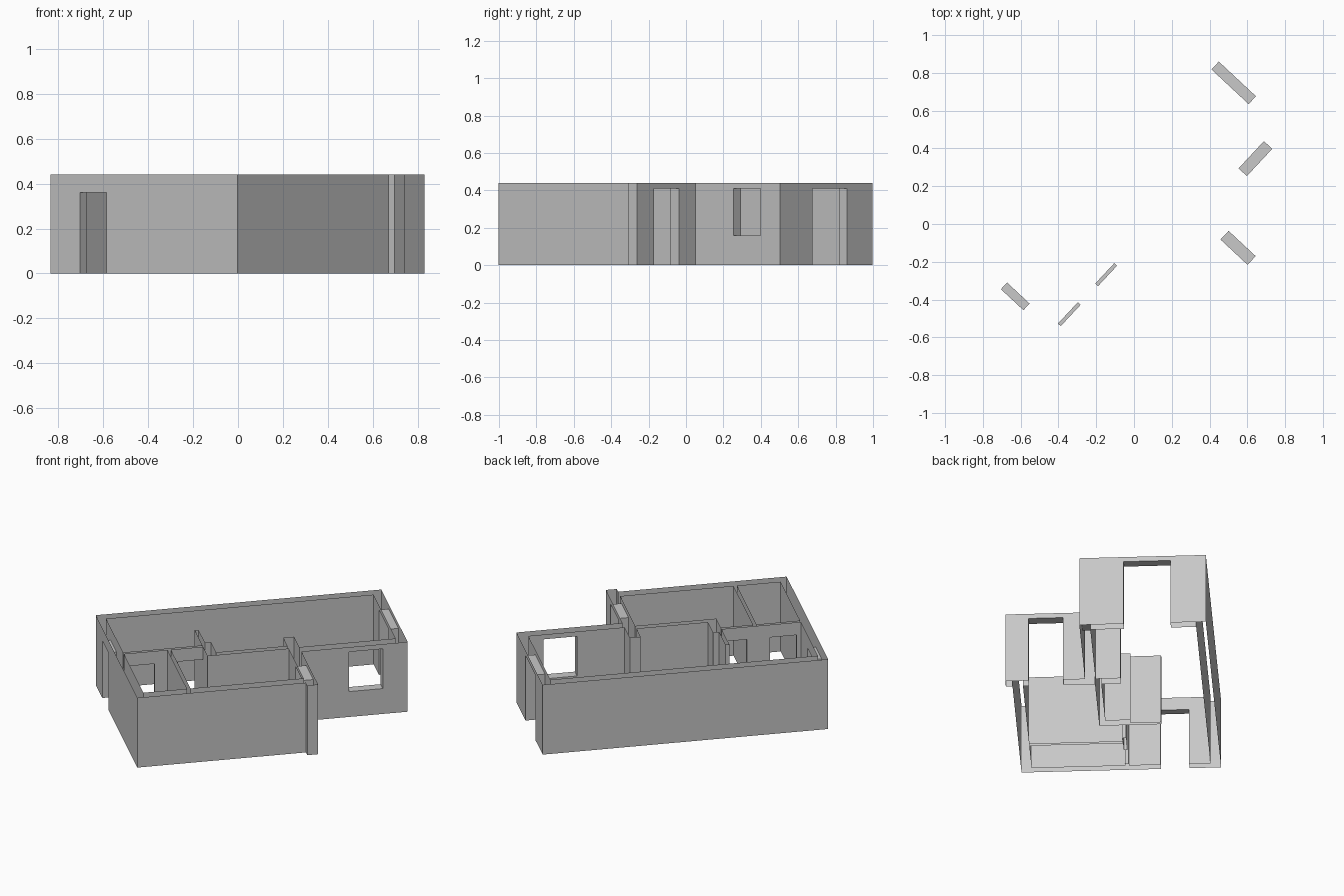
import bpy, bmesh, math
from mathutils import Matrix, Vector

cube = bpy.data.objects.get("Cube")
if cube:
    bpy.data.objects.remove(cube, do_unlink=True)

TURN = math.radians(47)      # the plan's long axis is turned from x
HEIGHT = 0.44

plaster = bpy.data.materials.new("wall_grey")
plaster.use_nodes = True
plaster.diffuse_color = (0.58, 0.58, 0.58, 1)
bsdf = next(n for n in plaster.node_tree.nodes if n.type == 'BSDF_PRINCIPLED')
bsdf.inputs["Base Color"].default_value = (0.58, 0.58, 0.58, 1)

# Wall strips on the plan: u min, u max, v min, v max
walls = {
    "outer_walls": [
        (-0.733, -0.685, -0.46, 0.682),   # short end wall
        (-0.733, 0.935, -0.46, -0.402),   # long wall
        (0.878, 0.935, -0.46, 0.264),     # far end wall
        (0.252, 0.935, 0.204, 0.264),     # window wall
        (0.252, 0.315, 0.06, 0.72),       # entrance wall with pilaster
        (-0.733, 0.315, 0.622, 0.682),    # hall side wall
    ],
    "partition_walls": [
        (-0.685, -0.222, 0.065, 0.085),   # wall with two inner doors
        (-0.43, -0.41, 0.085, 0.622),     # small room divider
        (-0.222, -0.20, -0.145, 0.03),    # thin stub
        (-0.222, -0.165, 0.03, 0.21),     # thick pier
        (-0.165, 0.252, 0.174, 0.21),     # hall divider
    ],
}
# Openings: plan strip, then sill and head height
openings = [
    (0.878, 0.935, -0.258, 0.011, 0, 0.41),      # far door
    (0.593, 0.79, 0.204, 0.264, 0.16, 0.41),     # window
    (0.252, 0.315, 0.391, 0.587, 0, 0.41),       # entrance door
    (-0.733, -0.685, -0.28, -0.117, 0, 0.36),    # end door
    (-0.66, -0.505, 0.065, 0.085, 0, 0.36),      # inner doors
    (-0.37, -0.222, 0.065, 0.085, 0, 0.36),
]

# Break lines of the plan and the storeys of the openings
strips = [s for group in walls.values() for s in group] + openings
us = sorted({c for s in strips for c in s[0:2]})
vs = sorted({c for s in strips for c in s[2:4]})
zs = sorted({c for s in openings for c in s[4:6]} | {0, HEIGHT})
grid = (us, vs, zs)


def inside(s, u, v):
    return s[0] < u < s[1] and s[2] < v < s[3]


def owner(u, v, z):
    """Name of the wall part that fills a point, or None."""
    if any(inside(o, u, v) and o[4] < z < o[5] for o in openings):
        return None
    for name, group in walls.items():
        if any(inside(s, u, v) for s in group):
            return name
    return None


def middle(axis, i):
    return (grid[axis][i] + grid[axis][i + 1]) / 2


cells = {}
for i in range(len(us) - 1):
    for j in range(len(vs) - 1):
        for k in range(len(zs) - 1):
            name = owner(middle(0, i), middle(1, j), middle(2, k))
            if name:
                cells[i, j, k] = name


def add_side(bm, cell, axis, step):
    """Add one side of a cell, facing outwards."""
    b, c = (axis + 1) % 3, (axis + 2) % 3
    corners = [(0, 0), (1, 0), (1, 1), (0, 1)]
    if step < 0:
        corners.reverse()
    verts = []
    for db, dc in corners:
        p = Vector()
        p[axis] = grid[axis][cell[axis] + (step > 0)]
        p[b] = grid[b][cell[b] + db]
        p[c] = grid[c][cell[c] + dc]
        verts.append(bm.verts.new(p))
    bm.faces.new(verts)


# v points to the right of u, so the plan is mirrored before turning
place = Matrix.Rotation(TURN, 4, 'Z') @ Matrix.Diagonal((1, -1, 1, 1))

for name in walls:
    bm = bmesh.new()
    for cell, part in cells.items():
        if part != name:
            continue
        for axis in range(3):
            for step in (-1, 1):
                near = list(cell)
                near[axis] += step
                # The hollow walls stay open at the top and bottom
                open_end = axis == 2 and not 0 <= near[2] < len(zs) - 1
                if tuple(near) not in cells and not open_end:
                    add_side(bm, cell, axis, step)
    bmesh.ops.remove_doubles(bm, verts=bm.verts[:], dist=0.0001)
    bmesh.ops.dissolve_limit(bm, angle_limit=0.01, verts=bm.verts[:], edges=bm.edges[:])
    bm.transform(place)
    bmesh.ops.reverse_faces(bm, faces=bm.faces[:])
    mesh = bpy.data.meshes.new(name)
    bm.to_mesh(mesh)
    bm.free()
    mesh.materials.append(plaster)
    obj = bpy.data.objects.new(name, mesh)
    bpy.context.scene.collection.objects.link(obj)
